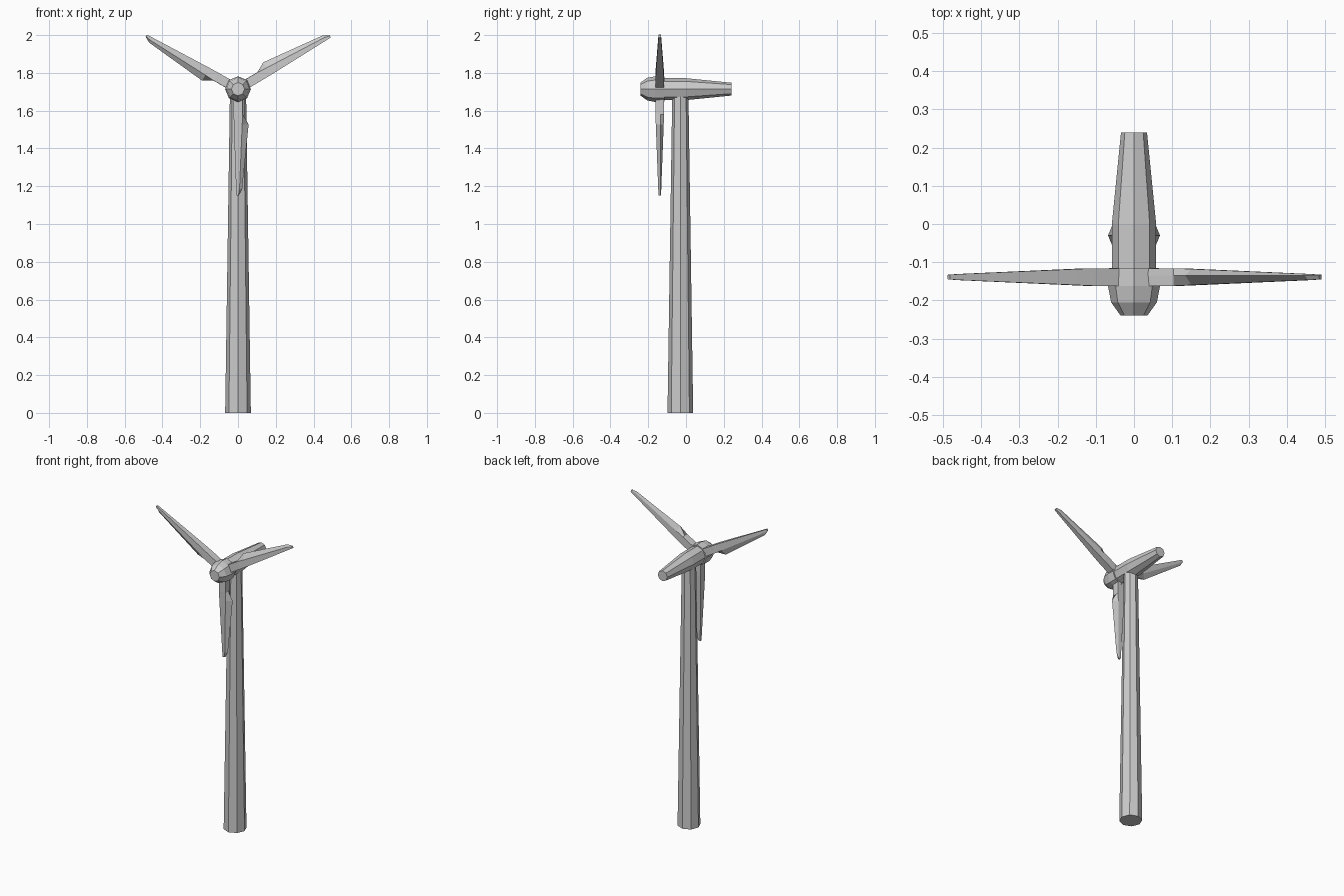
import bpy, math
from mathutils import Vector

if "Cube" in bpy.data.objects:
    bpy.data.objects.remove(bpy.data.objects["Cube"])

HUB_Z = 1.714      # height of rotor axis
ROTOR_Y = -0.139   # plane of the blades


def loft(name, rings):
    """Bridge equal-sized rings of points and cap both ends."""
    n = len(rings[0])
    verts = [p for r in rings for p in r]
    faces = [list(range(n)), list(range(len(verts) - n, len(verts)))]
    for k in range(len(rings) - 1):
        for i in range(n):
            j = (i + 1) % n
            faces.append([k * n + i, k * n + j, (k + 1) * n + j, (k + 1) * n + i])
    me = bpy.data.meshes.new(name)
    me.from_pydata(verts, [], faces)
    ob = bpy.data.objects.new(name, me)
    bpy.context.collection.objects.link(ob)
    bpy.context.view_layer.objects.active = ob
    bpy.ops.object.mode_set(mode='EDIT')
    bpy.ops.mesh.select_all(action='SELECT')
    bpy.ops.mesh.normals_make_consistent(inside=False)
    bpy.ops.object.mode_set(mode='OBJECT')
    return ob


def octagon(r):
    return [(r * math.cos(i * math.pi / 4), r * math.sin(i * math.pi / 4)) for i in range(8)]


def along_y(name, profile):
    return loft(name, [[(a, y, HUB_Z + b) for a, b in octagon(r)] for y, r in profile])


# Tapered tower
loft("tower", [[(a, b - 0.03, z) for a, b in octagon(r)]
               for z, r in [(0, 0.068), (1.68, 0.043)]])

# Nacelle and hub
along_y("nacelle", [(-0.115, 0.058), (0.0, 0.058), (0.24, 0.034)])
along_y("hub", [(-0.24, 0.035), (-0.205, 0.06), (-0.163, 0.068), (-0.115, 0.066)])

# Blades: distance, leading edge, ridge, trailing edge, half thickness
stations = [(0.03, -0.024, 0.025, 0.026, 0.023),
            (0.134, -0.023, 0.025, 0.026, 0.023),
            (0.187, -0.022, 0.022, 0.056, 0.021),
            (0.53, -0.010, 0.008, 0.022, 0.008),
            (0.562, -0.009, 0.002, 0.005, 0.006)]
for i, name in enumerate(["blade_right", "blade_left", "blade_lower"]):
    a = math.radians(30 + 120 * i)
    out = Vector((math.cos(a), 0, math.sin(a)))
    side = Vector((-math.sin(a), 0, math.cos(a)))
    rings = []
    for d, lead, ridge, trail, t in stations:
        section = [(lead, -t), (ridge, -t), (trail, 0.004), (ridge, t), (lead, t)]
        rings.append([out * d + side * v + Vector((0, ROTOR_Y + y, HUB_Z)) for v, y in section])
    loft(name, rings)
